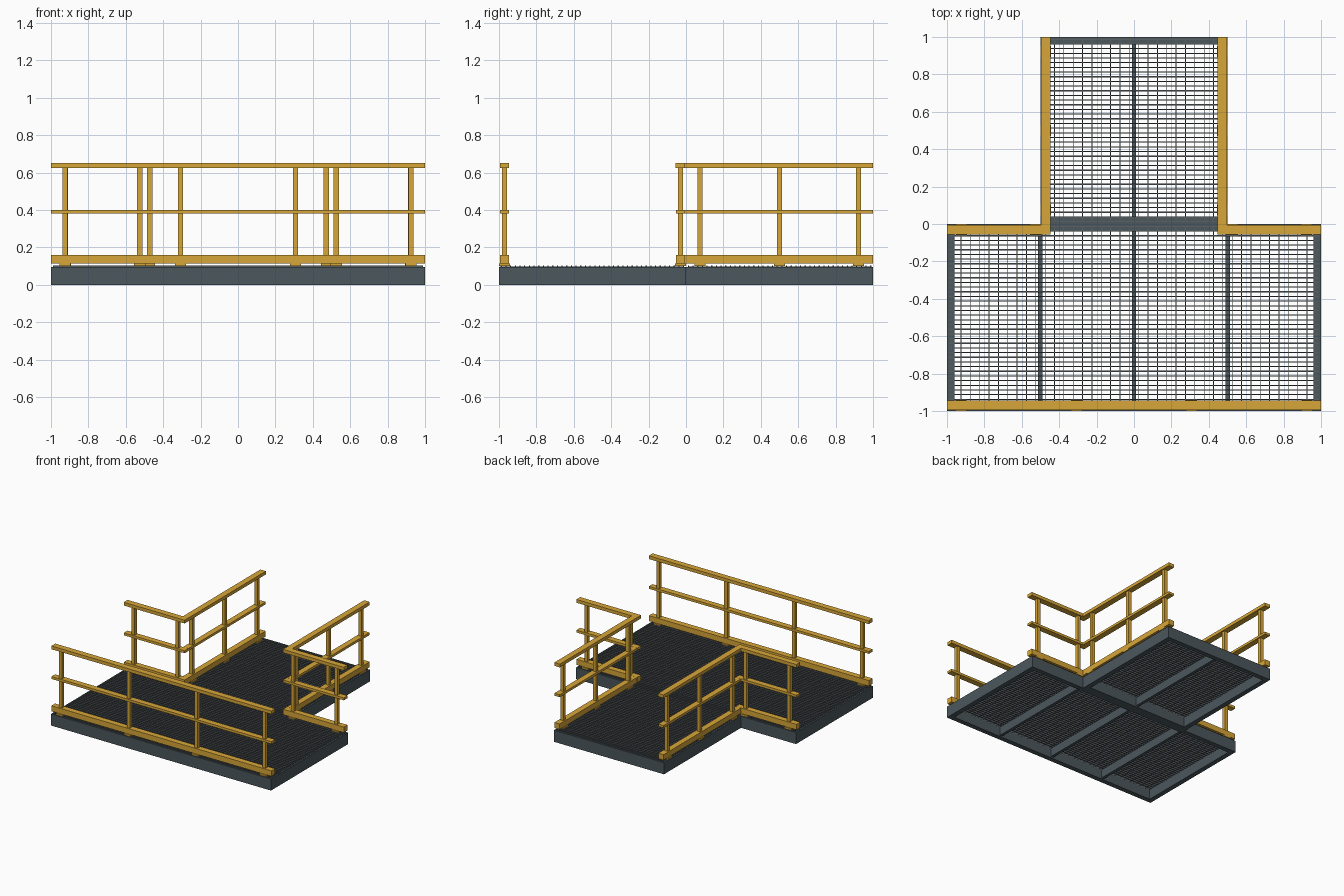
import bpy, bmesh
from mathutils import Vector, Matrix

if "Cube" in bpy.data.objects:
    bpy.data.objects.remove(bpy.data.objects["Cube"])


def material(name, color):
    m = bpy.data.materials.new(name)
    m.diffuse_color = color
    m.use_nodes = True
    m.node_tree.nodes["Principled BSDF"].inputs["Base Color"].default_value = m.diffuse_color
    return m


STEEL = material("dark_steel", (0.07, 0.095, 0.11, 1))
GRATE = material("grating_steel", (0.10, 0.115, 0.125, 1))
YELLOW = material("safety_yellow", (0.68, 0.38, 0.04, 1))


def boxes(name, spans, mat):
    """One object from boxes given as (x0, x1, y0, y1, z0, z1)."""
    bm = bmesh.new()
    for x0, x1, y0, y1, z0, z1 in spans:
        size = Vector((x1 - x0, y1 - y0, z1 - z0))
        mid = Vector((x0 + x1, y0 + y1, z0 + z1)) / 2
        bmesh.ops.create_cube(bm, size=1, matrix=Matrix.Translation(mid) @ Matrix.Diagonal((*size, 1)))
    me = bpy.data.meshes.new(name)
    bm.to_mesh(me)
    bm.free()
    me.materials.append(mat)
    ob = bpy.data.objects.new(name, me)
    bpy.context.collection.objects.link(ob)
    return ob


def deck(name, w, y0, y1, joists):
    # perimeter beams: side beams run full depth, end beams fit between them
    b, h = 0.04, 0.095
    boxes(name + "_side_beams", [(-w, -w + b, y0, y1, 0, h), (w - b, w, y0, y1, 0, h)], STEEL)
    boxes(name + "_end_beams", [(-w + b, w - b, y0, y0 + b, 0, h),
                                (-w + b, w - b, y1 - b, y1, 0, h)], STEEL)
    # joists below the grating
    boxes(name + "_joists", [(x - 0.012, x + 0.012, y0 + b, y1 - b, 0.01, 0.08) for x in joists], STEEL)
    # bearing bars along x, thinner cross bars along y
    n = 40
    step = (y1 - y0) / n
    bars = [(-w + 0.01, w - 0.01, y0 + step * (i + 0.5) - 0.003, y0 + step * (i + 0.5) + 0.003, 0.08, 0.103)
            for i in range(n)]
    boxes(name + "_bearing_bars", bars, GRATE)
    m = round(2 * w / 0.05)
    cross = [(-w + 0.05 * (i + 0.5) - 0.002, -w + 0.05 * (i + 0.5) + 0.002,
              y0 + 0.01, y1 - 0.01, 0.086, 0.099) for i in range(m)]
    boxes(name + "_cross_bars", cross, GRATE)


def railing(name, axis, a, b, c, posts):
    """Straight guard rail from a to b along the axis, centred at c across it."""
    def span(p0, p1, half, z0, z1):
        if axis == 'x':
            return (p0, p1, c - half, c + half, z0, z1)
        return (c - half, c + half, p0, p1, z0, z1)
    boxes(name + "_top_rail", [span(a, b, 0.025, 0.625, 0.652)], YELLOW)
    boxes(name + "_mid_rail", [span(a, b, 0.024, 0.38, 0.40)], YELLOW)
    boxes(name + "_toe_board", [span(a, b, 0.024, 0.115, 0.16)], YELLOW)
    boxes(name + "_posts", [span(p - 0.014, p + 0.014, 0.014, 0.11, 0.63) for p in posts], YELLOW)
    boxes(name + "_base_plates", [span(p - 0.03, p + 0.03, 0.029, 0.1, 0.113) for p in posts], YELLOW)


# T-shaped platform
deck("main_deck", 1.0, -1, 0, (-0.5, 0, 0.5))
deck("walkway_deck", 0.5, 0, 1, (0,))

# guard rails
railing("front_rail", 'x', -1, 1, -0.97, (-0.925, -0.308, 0.308, 0.925))
for side, s in (("left", -1), ("right", 1)):
    lo, hi = sorted((s * 1.0, s * 0.447))
    railing(side + "_shoulder_rail", 'x', lo, hi, -0.03, (s * 0.922, s * 0.525))
    railing(side + "_walkway_rail", 'y', -0.005, 1, s * 0.472, (0.075, 0.5, 0.922))
